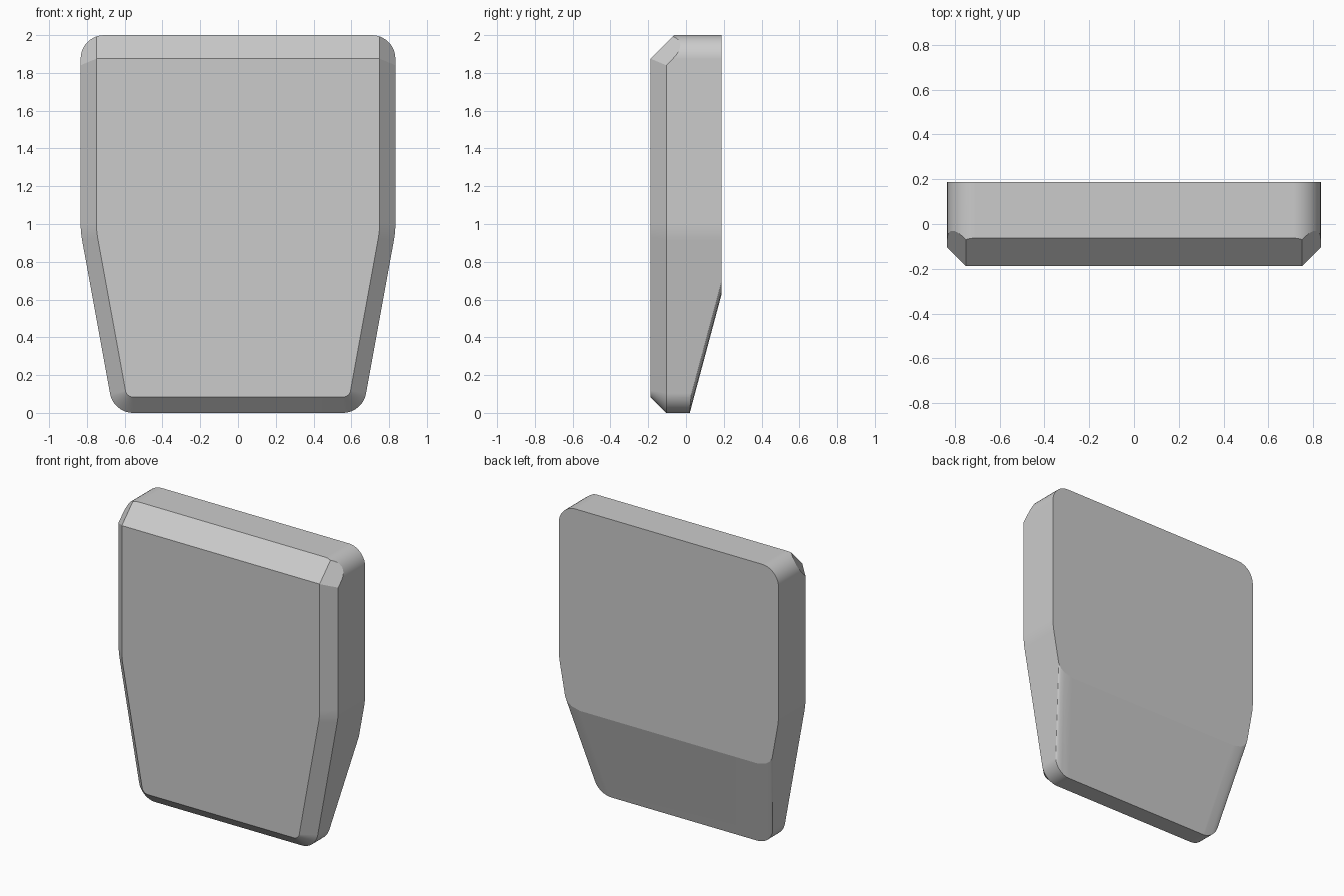
import bpy, bmesh
from math import sin, cos, tan, atan, atan2, radians
from mathutils import Vector

if "Cube" in bpy.data.objects:
    bpy.data.objects.remove(bpy.data.objects["Cube"])

D = 0.1875          # half depth
C = 0.0833          # front chamfer
TOP = 0.125         # top chamfer
W, BEND, WB = 0.8333, 0.958, 0.659   # half width, bend height, half width at the base
taper = (W - WB) / BEND
lean = -atan(taper)


def arc(corner, r, a0, a1, n):
    """Rounded corner as (point, outward normal) pairs in x, z."""
    n0, n1 = Vector((cos(a0), sin(a0))), Vector((cos(a1), sin(a1)))
    c = Vector(corner) - r * (n0 + n1) / (1 + n0.dot(n1))
    out = []
    for i in range(n + 1):
        a = a0 + (a1 - a0) * i / n
        v = Vector((cos(a), sin(a)))
        out.append((c + r * v, v))
    return out


# Outline: right side from base to top, mirrored for the left
right = (arc((WB, 0), 0.125, radians(-90), lean, 10)
         + arc((W, BEND), 0.5, lean, 0, 3)
         + arc((W, 2), 0.125, 0, radians(90), 10))
flip = Vector((-1, 1))
outline = right + [(p * flip, v * flip) for p, v in reversed(right)]

# Slab with chamfered front
bm = bmesh.new()
rings = []
for y, inset in ((-D, C), (-D + C, 0), (D, 0)):
    rings.append([bm.verts.new((p.x - v.x * inset, y, p.y - v.y * inset)) for p, v in outline])
bm.faces.new(rings[0])
bm.faces.new(rings[-1])
count = len(outline)
for a, b in zip(rings, rings[1:]):
    for i in range(count):
        j = (i + 1) % count
        bm.faces.new((a[i], a[j], b[j], b[i]))


def slice_off(point, d0, d1, outward):
    """Cut away what lies beyond the plane and close the hole."""
    n = Vector(d0).cross(Vector(d1)).normalized()
    if n.dot(Vector(outward)) < 0:
        n = -n
    bmesh.ops.bisect_plane(bm, geom=bm.verts[:] + bm.edges[:] + bm.faces[:], dist=1e-5,
                           plane_co=point, plane_no=n, clear_outer=True)
    bmesh.ops.holes_fill(bm, edges=[e for e in bm.edges if e.is_boundary], sides=0)


# Top chamfer and its two corner facets
slice_off((0, -D, 2 - TOP), (1, 0, 0), (0, 1, 1), (0, -1, 1))
for s in (1, -1):
    slice_off((s * (W - C), -D, 2 - TOP), (s * C, C, -0.0345), (0, 1, 1), (s, -1, 1))

# Sloped lower back
Z0, Y0 = 0.625, 0.02
slope = (D - Y0) / Z0
slice_off((0, D, Z0), (1, 0, 0), (0, slope, 1), (0, 1, -1))

# Rounded side edges of the slope
RW, RH, STEPS = 0.1, 0.075, 8
ratio = RH * slope / RW
for s in (1, -1):
    pts = []
    for i in range(STEPS + 1):
        t = atan2(tan(radians(72) * i / STEPS), ratio)
        if i == 0:
            t = 0
        z = Z0 + RH * (1 - cos(t))
        x = WB + taper * z - RW * (1 - sin(t))
        pts.append(Vector((s * x, D, z)))
    for p, q in zip(pts, pts[1:]):
        slice_off(p, q - p, (s * taper, slope, 1), (s, 1, -1))

bmesh.ops.remove_doubles(bm, verts=bm.verts[:], dist=1e-5)
bmesh.ops.recalc_face_normals(bm, faces=bm.faces[:])
mesh = bpy.data.meshes.new("panel")
bm.to_mesh(mesh)
bm.free()
panel = bpy.data.objects.new("panel", mesh)
bpy.context.collection.objects.link(panel)

# Smooth rounded corners, crisp chamfers
bpy.context.view_layer.objects.active = panel
panel.select_set(True)
bpy.ops.object.shade_smooth_by_angle(angle=radians(12.5))
mod = panel.modifiers.new("flat_faces", 'WEIGHTED_NORMAL')
mod.keep_sharp = True
